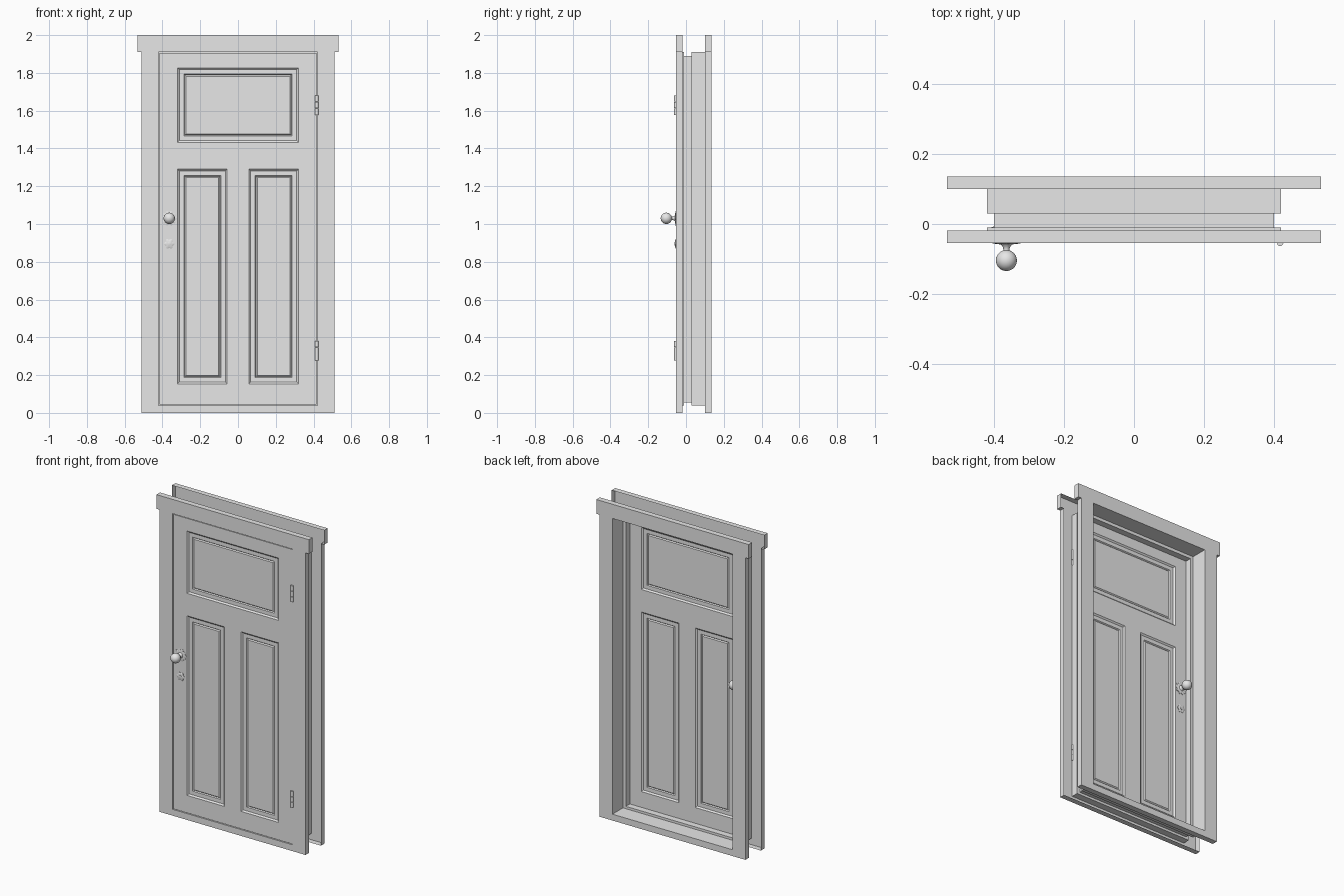
import bpy
import bmesh
from math import sin, cos, pi

cube = bpy.data.objects.get("Cube")
if cube:
    bpy.data.objects.remove(cube)

GREY = bpy.data.materials.new("plain_grey")
GREY.use_nodes = True
GREY.diffuse_color = (0.8, 0.8, 0.8, 1)
GREY.node_tree.nodes["Principled BSDF"].inputs["Base Color"].default_value = (0.8, 0.8, 0.8, 1)

FRONT, BACK = -0.054, 0.135            # faces of the two casings
DOOR_FRONT, DOOR_BACK = -0.052, -0.011
OPENING = (0.42, 0.04, 1.91)           # half width, bottom, top
STOP = (0.40, 0.055, 1.89)


def finish(bm, name, smooth=False):
    mesh = bpy.data.meshes.new(name)
    bm.to_mesh(mesh)
    bm.free()
    mesh.materials.append(GREY)
    obj = bpy.data.objects.new(name, mesh)
    bpy.context.collection.objects.link(obj)
    if smooth:
        bpy.ops.object.select_all(action='DESELECT')
        obj.select_set(True)
        bpy.context.view_layer.objects.active = obj
        bpy.ops.object.shade_smooth_by_angle(angle=0.7)
    return obj


def grid(bm, xs, zs, y, keep):
    """Sheet of quads in the xz plane; keep(column, row) chooses the cells."""
    verts = [[bm.verts.new((x, y, z)) for z in zs] for x in xs]
    for i in range(len(xs) - 1):
        for j in range(len(zs) - 1):
            if keep(i, j):
                bm.faces.new((verts[i][j], verts[i + 1][j],
                              verts[i + 1][j + 1], verts[i][j + 1]))
    bmesh.ops.delete(bm, geom=[v for v in bm.verts if not v.link_faces], context='VERTS')


def rings(bm, loops, closed_ends=False):
    """Skin a list of equally long point loops."""
    made = [[bm.verts.new(p) for p in loop] for loop in loops]
    n = len(made[0])
    for a, b in zip(made, made[1:]):
        for k in range(n):
            bm.faces.new((a[k], a[(k + 1) % n], b[(k + 1) % n], b[k]))
    if closed_ends:
        bm.faces.new(made[0])
        bm.faces.new(made[-1])
    bmesh.ops.recalc_face_normals(bm, faces=bm.faces[:])


# Hollow casings: a flat face with wider head, and an edge return on the outside
def casing(name, y, depth):
    bm = bmesh.new()
    xs = [-0.533, -0.51, -OPENING[0], OPENING[0], 0.51, 0.533]
    zs = [0, OPENING[1], OPENING[2], 2]
    grid(bm, xs, zs, y, lambda i, j: j == 2 or (i in (1, 3)) or (i == 2 and j == 0))

    def outer(e):
        m = (e.verts[0].co + e.verts[1].co) / 2
        return e.is_boundary and (abs(m.x) > 0.46 or m.z < 0.01 or m.z > 1.95)
    out = bmesh.ops.extrude_edge_only(bm, edges=[e for e in bm.edges if outer(e)])
    bmesh.ops.translate(bm, verts=[g for g in out["geom"] if isinstance(g, bmesh.types.BMVert)],
                        vec=(0, depth, 0))
    bmesh.ops.recalc_face_normals(bm, faces=bm.faces[:])
    if sum(f.normal.y * depth for f in bm.faces) > 0:
        bmesh.ops.reverse_faces(bm, faces=bm.faces[:])
    finish(bm, name)


casing("front_casing", FRONT, 0.035)
casing("back_casing", BACK, -0.035)

# Jamb lining with the door stop stepping inwards
bm = bmesh.new()
steps = [(OPENING, FRONT), (OPENING, -0.01), (STOP, -0.01),
         (STOP, 0.03), (OPENING, 0.03), (OPENING, BACK)]
rings(bm, [[(-w, y, lo), (w, y, lo), (w, y, hi), (-w, y, hi)] for (w, lo, hi), y in steps])
finish(bm, "door_jamb")

# Door leaf: one wide panel above two tall ones, moulded on both faces
bm = bmesh.new()
xs = [-0.416, -0.32, -0.058, 0.058, 0.32, 0.416]
zs = [0.044, 0.154, 1.29, 1.432, 1.826, 1.906]
for y in (DOOR_FRONT, DOOR_BACK):
    grid(bm, xs, zs, y, lambda i, j: True)
bmesh.ops.bridge_loops(bm, edges=[e for e in bm.edges if e.is_boundary])
bmesh.ops.recalc_face_normals(bm, faces=bm.faces[:])


def in_panel(f):
    c = f.calc_center_median()
    tall = zs[1] < c.z < zs[2] and 0.058 < abs(c.x) < 0.32
    wide = zs[3] < c.z < zs[4] and abs(c.x) < 0.32
    return abs(f.normal.y) > 0.9 and (tall or wide)


panels = [f for f in bm.faces if in_panel(f)]
for width, depth in ((0.009, -0.008), (0.024, 0), (0.005, -0.006), (0.006, 0.006)):
    bmesh.ops.inset_region(bm, faces=panels, thickness=width, depth=depth,
                           use_even_offset=True, use_boundary=True)
finish(bm, "door_leaf")


# Turned and scalloped hardware on each face of the door
def scallop(name, x, z, y, side, radius, lobes, thick):
    n = lobes * 6

    def loop(scale, off):
        return [(x + scale * radius * (1 + 0.13 * cos(lobes * t)) * cos(t), y + side * off,
                 z + scale * radius * (1 + 0.13 * cos(lobes * t)) * sin(t))
                for t in (2 * pi * k / n for k in range(n))]
    bm = bmesh.new()
    rings(bm, [loop(1, 0), loop(1, thick / 2), loop(0.7, thick)], True)
    finish(bm, name, True)


def turned(name, x, z, y, side, profile, n=24):
    bm = bmesh.new()
    rings(bm, [[(x + r * cos(2 * pi * k / n), y + side * d, z + r * sin(2 * pi * k / n))
                for k in range(n)] for r, d in profile], True)
    finish(bm, name, True)


KNOB_X, KNOB_Z, KEY_Z = -0.364, 1.03, 0.895
ball = [(0.03 * sin(a), 0.052 - 0.03 * cos(a))
        for a in (0.3 + (pi - 0.32) * k / 14 for k in range(15))]
knob = [(0.022, 0), (0.018, 0.004), (0.012, 0.011), (0.009, 0.017)] + ball
for label, y, side in (("front", DOOR_FRONT, -1), ("back", DOOR_BACK, 1)):
    scallop(label + "_knob_rosette", KNOB_X, KNOB_Z, y, side, 0.037, 10, 0.005)
    turned(label + "_knob", KNOB_X, KNOB_Z, y, side, knob)
    scallop(label + "_keyhole_plate", KNOB_X, KEY_Z, y, side, 0.025, 6, 0.006)
    turned(label + "_keyhole_boss", KNOB_X, KEY_Z, y, side, [(0.01, 0), (0.01, 0.008), (0.006, 0.009)], 12)

# Hinge barrels, each of three knuckles
for label, base in (("lower", 0.277), ("upper", 1.577)):
    bm = bmesh.new()
    third = 0.105 / 3
    for k in range(3):
        lo = base + k * third
        rings(bm, [[(0.417 + 0.009 * cos(pi * s / 6), FRONT + 0.009 * sin(pi * s / 6), z)
                    for s in range(12)] for z in (lo + 0.001, lo + third - 0.001)], True)
    finish(bm, label + "_hinge", True)
